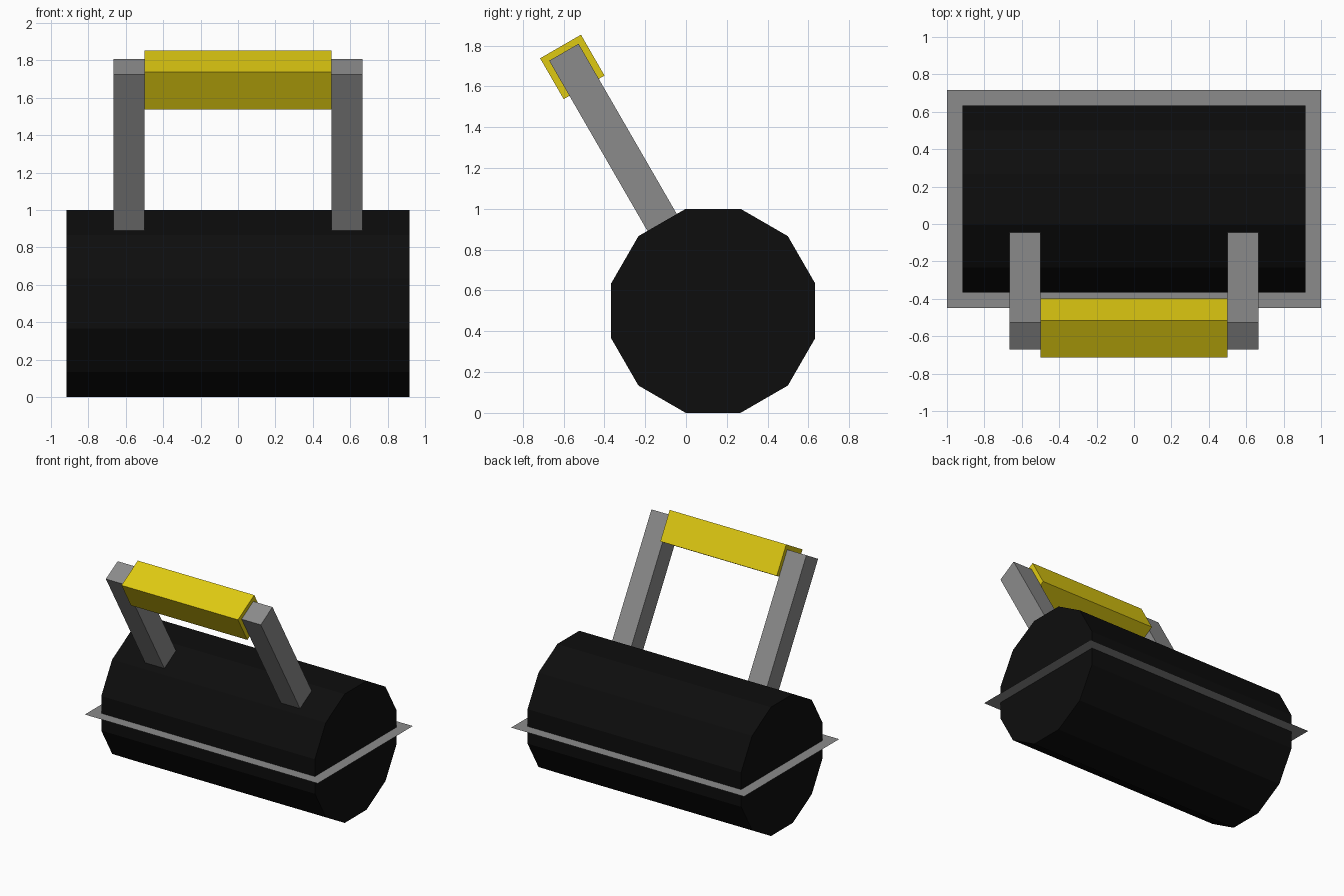
import bpy, bmesh, math
from mathutils import Matrix, Vector

if "Cube" in bpy.data.objects:
    bpy.data.objects.remove(bpy.data.objects["Cube"])

CY, CZ = 0.133, 0.5          # roller axis
TILT = math.radians(30)      # handle leans towards the front


def material(name, rgb):
    m = bpy.data.materials.new(name)
    m.diffuse_color = (*rgb, 1)
    m.use_nodes = True
    m.node_tree.nodes["Principled BSDF"].inputs["Base Color"].default_value = m.diffuse_color
    return m


black = material("black", (0.004, 0.004, 0.004))
grey = material("grey", (0.26, 0.26, 0.26))
yellow = material("yellow", (0.74, 0.59, 0.006))


def finish(name, bm, mat):
    me = bpy.data.meshes.new(name)
    bm.to_mesh(me)
    bm.free()
    me.materials.append(mat)
    ob = bpy.data.objects.new(name, me)
    bpy.context.collection.objects.link(ob)
    return ob


def tilted_box(name, x0, x1, r0, r1, half, mat):
    """Box set radially on the roller axis, from distance r0 to r1."""
    bm = bmesh.new()
    bmesh.ops.create_cube(bm, size=1)
    bmesh.ops.scale(bm, vec=(x1 - x0, 2 * half, r1 - r0), verts=bm.verts)
    bmesh.ops.translate(bm, vec=((x0 + x1) / 2, 0, (r0 + r1) / 2), verts=bm.verts)
    bm.transform(Matrix.Translation((0, CY, CZ)) @ Matrix.Rotation(TILT, 4, 'X'))
    return finish(name, bm, mat)


# Twelve-sided body lying along x, flat side down
bm = bmesh.new()
R = 0.5 / math.cos(math.pi / 12)
bmesh.ops.create_cone(bm, cap_ends=True, segments=12, radius1=R, radius2=R, depth=1.834)
# orient so that flats (not corners) face up and down
top = max(v.co.x for v in bm.verts)
if abs(top - R) < 1e-4:
    bm.transform(Matrix.Rotation(math.pi / 12, 4, 'Z'))
bm.transform(Matrix.Translation((0, CY, CZ)) @ Matrix.Rotation(math.pi / 2, 4, 'Y'))
finish("body", bm, black)

# Paper-thin rim plate through the middle of the body
bm = bmesh.new()
bmesh.ops.create_grid(bm, x_segments=1, y_segments=1, size=1)
bmesh.ops.scale(bm, vec=(1, 0.583, 1), verts=bm.verts)
bmesh.ops.translate(bm, vec=(0, CY, CZ), verts=bm.verts)
finish("rim_plate", bm, grey)

# Handle arms and grip
tilted_box("arm_right", 0.5, 0.665, 0.498, 1.463, 0.083, grey)
tilted_box("arm_left", -0.665, -0.5, 0.498, 1.463, 0.083, grey)
tilted_box("grip", -0.5, 0.5, 1.38 - 0.1155, 1.38 + 0.1155, 0.1155, yellow)
